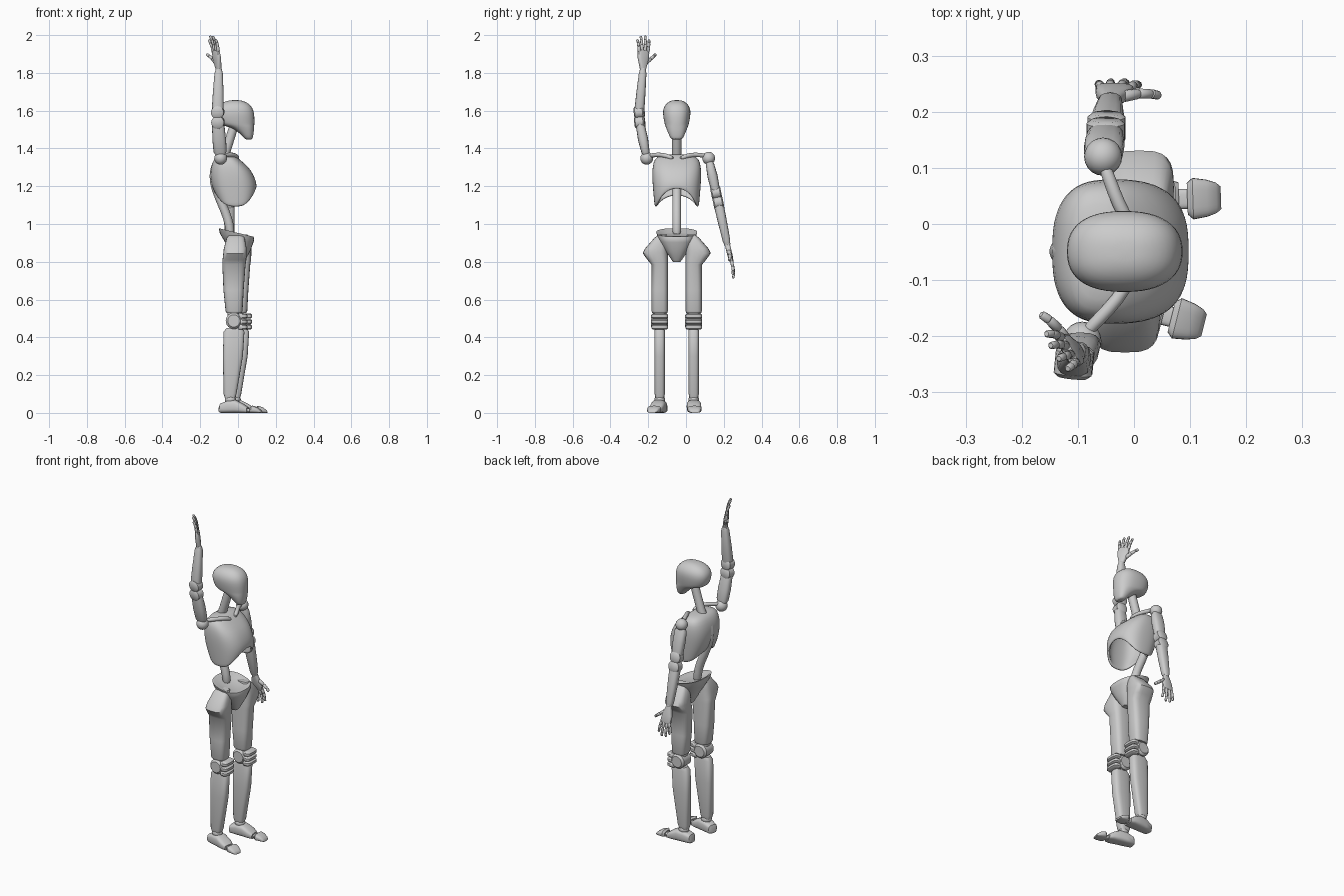
import bpy, bmesh, math
from mathutils import Vector as V, Matrix

if "Cube" in bpy.data.objects:
    bpy.data.objects.remove(bpy.data.objects["Cube"])

CY = -0.049  # body midline in y; the figure looks along +x


def finish(name, bm, angle=40, soft=0, shell=0):
    bmesh.ops.recalc_face_normals(bm, faces=bm.faces)
    me = bpy.data.meshes.new(name)
    bm.to_mesh(me)
    bm.free()
    me.polygons.foreach_set("use_smooth", [True] * len(me.polygons))
    me.set_sharp_from_angle(angle=math.radians(angle))
    ob = bpy.data.objects.new(name, me)
    bpy.context.collection.objects.link(ob)
    if shell:
        m = ob.modifiers.new("shell", 'SOLIDIFY')
        m.thickness, m.offset = shell, -1
    if soft:
        m = ob.modifiers.new("soft", 'SUBSURF')
        m.levels = m.render_levels = soft
    return ob


def loft(name, rings, cap0=True, cap1=True, **kw):
    bm = bmesh.new()
    rows = [[bm.verts.new(p) for p in r] for r in rings]
    n = len(rows[0])
    for a, b in zip(rows, rows[1:]):
        for i in range(n):
            j = (i + 1) % n
            bm.faces.new((a[i], a[j], b[j], b[i]))
    if cap0:
        bm.faces.new(rows[0])
    if cap1:
        bm.faces.new(rows[-1])
    return finish(name, bm, **kw)


def oval(c, u, v, ru, rv, e=2.0, n=24):
    out = []
    for i in range(n):
        a = 2 * math.pi * i / n
        cs, sn = math.cos(a), math.sin(a)
        out.append(V(c) + u * math.copysign(abs(cs) ** (2 / e), cs) * ru
                   + v * math.copysign(abs(sn) ** (2 / e), sn) * rv)
    return out


X, Y, Z = V((1, 0, 0)), V((0, 1, 0)), V((0, 0, 1))


def level(z, x0, x1, y0, y1, e=2.0, n=24):
    return oval(((x0 + x1) / 2, (y0 + y1) / 2, z), X, Y, (x1 - x0) / 2, (y1 - y0) / 2, e, n)


def sweep(name, pts, radii, ref=X, e=2.0, n=16, **kw):
    pts = [V(p) for p in pts]
    rings = []
    for i, p in enumerate(pts):
        d = (pts[min(i + 1, len(pts) - 1)] - pts[max(i - 1, 0)]).normalized()
        u = (ref - d * ref.dot(d)).normalized()
        r = radii[i]
        ru, rv = r if isinstance(r, tuple) else (r, r)
        rings.append(oval(p, u, d.cross(u), ru, rv, e, n))
    return loft(name, rings, **kw)


def limb(name, a, b, prof, ref=X, e=2.6):
    a, b = V(a), V(b)
    return sweep(name, [a.lerp(b, t) for t, _, _ in prof], [(p, q) for _, p, q in prof], ref, e)


def ball(name, c, r):
    bm = bmesh.new()
    bmesh.ops.create_uvsphere(bm, u_segments=20, v_segments=12, radius=1)
    s = r if isinstance(r, tuple) else (r, r, r)
    bm.transform(Matrix.Translation(c) @ Matrix.Diagonal((*s, 1)))
    return finish(name, bm)


def disc(name, c, axis, r, half):
    c, d = V(c), V(axis).normalized()
    ts = [(-1, .75), (-.75, 1), (.75, 1), (1, .75)]
    return sweep(name, [c + d * half * t for t, _ in ts], [r * k for _, k in ts], ref=Z, n=24)


# head: domed skull running down to a narrow chin
head = [(1.447, .04, .074, .024), (1.455, .032, .078, .034), (1.485, .005, .084, .047),
        (1.515, -.045, .086, .059), (1.525, -.098, .087, .063), (1.545, -.112, .088, .068),
        (1.585, -.124, .087, .0745), (1.615, -.116, .078, .071), (1.638, -.095, .058, .056),
        (1.651, -.062, .03, .036), (1.656, -.035, .005, .015)]
loft("head", [level(z, a, b, CY - h, CY + h, 2.4) for z, a, b, h in head], soft=1, angle=60)
sweep("neck", [(-.1, CY, 1.30), (-.065, CY, 1.38), (-.015, CY, 1.54)], [.024] * 3)

# ribcage: shell open below, arched at front and back
ribs = [(1.368, -.075, -.035, .03), (1.364, -.105, -.02, .09), (1.345, -.128, .005, .119),
        (1.30, -.145, .058, .129), (1.25, -.148, .084, .13), (1.20, -.142, .097, .127),
        (1.15, -.13, .099, .123), (1.11, -.117, .095, .119), (1.09, -.11, .09, .117)]
rings = []
for z, a, b, h in ribs:
    r = level(z, a, b, CY - h, CY + h, 2.7, 32)
    t = (1.368 - z) / .278
    for p in r:
        s = (p.y - CY) / h
        lift = .10 if p.x > (a + b) / 2 else .06
        p.z += lift * (1 - s * s) * t ** 3
    rings.append(r)
loft("ribcage", rings, cap1=False, soft=1, shell=.014, angle=60)

# spine
sweep("spine", [(-.1, CY, 1.34), (-.128, CY, 1.29), (-.13, CY, 1.22), (-.1, CY, 1.14),
                (-.065, CY, 1.06), (-.045, CY, 1.0), (-.04, CY, .93)], [.024] * 7, soft=1)

# pelvis: bowl with sloping rim and dished top
pel = [(.80, -.01, .032, .02), (.81, -.018, .04, .027), (.865, -.045, .066, .062),
       (.925, -.08, .082, .092), (.95, -.096, .086, .101), (.977, -.102, .082, .109),
       (.977, -.092, .072, .1), (.962, -.07, .05, .075)]
rings = []
for z, a, b, h in pel:
    r = level(z, a, b, CY - h, CY + h, 2.5)
    for p in r:
        p.z -= .045 * max(0, (z - .80) / .177) ** 2 * (p.x + .1) / .185
    rings.append(r)
loft("pelvis", rings)


# legs: side -1 is the figure's right, +1 its left and slightly forward
def leg(side, tag, dx, yaw):
    def lv(z, a, b, o0, o1, e=3.2):
        return level(z, a + dx, b + dx, CY + side * o0, CY + side * o1, e)
    thigh = [(.945, -.045, .025, .055, .095), (.925, -.06, .035, .05, .12),
             (.87, -.075, .046, .048, .168), (.845, -.078, .046, .047, .18),
             (.81, -.082, .044, .046, .155), (.785, -.083, .04, .046, .134),
             (.65, -.077, .03, .046, .134), (.54, -.066, .024, .046, .134),
             (.53, -.062, .02, .05, .13)]
    loft(tag + "_thigh", [lv(*r) for r in thigh])
    loft(tag + "_knee_link", [lv(z, -.055, .005, .06, .12) for z in (.54, .46)])
    y = CY + side * .09
    disc(tag + "_knee_joint", (-.022 + dx, y, .487), Y, .043, .045)
    for i, z in enumerate((.455, .483, .513)):
        loft(f"{tag}_kneecap_{i + 1}", [lv(z + k, .0, b, .09 - w, .09 + w, 3.5) for k, b, w in
             ((-.014, .04, .036), (-.007, .05, .043), (.007, .05, .043), (.014, .04, .036))])
    shin = [(.45, -.06, .02, .066, .114), (.43, -.076, .034, .061, .119),
            (.3, -.08, .026, .061, .119), (.1, -.076, -.008, .063, .117), (.075, -.068, -.016, .068, .112)]
    loft(tag + "_shin", [lv(*r) for r in shin])
    # foot and toe cap, turned about the ankle
    rot = Matrix.Translation((dx - .04, y, 0)) @ Matrix.Rotation(yaw, 4, 'Z')

    def sole(name, prof):
        loft(name, [[rot @ p for p in oval((x + .04, 0, (z0 + z1) / 2), Y, Z, w, (z1 - z0) / 2, 3.2)]
                    for x, w, z0, z1 in prof])
    sole(tag + "_foot", [(-.1, .02, .004, .03), (-.092, .03, 0, .05), (-.05, .037, 0, .066),
                         (-.01, .038, 0, .068), (.03, .038, 0, .048), (.055, .03, 0, .03)])
    sole(tag + "_toe_link", [(.04, .018, .004, .024), (.09, .018, .004, .024)])
    sole(tag + "_toe_cap", [(.07, .028, 0, .03), (.08, .037, 0, .038), (.105, .033, 0, .03),
                            (.122, .027, 0, .018), (.13, .02, 0, .008)])
    ball(tag + "_ankle", (dx - .04, y, .07), (.03, .028, .025))


leg(-1, "right", 0, math.radians(-14))
leg(1, "left", .025, math.radians(2))


# hand: palm, four fanned jointed fingers and a thumb
def hand(tag, w, d, s, curl):
    w, d = V(w), V(d).normalized()
    s = V(s)
    s = (s - d * s.dot(d)).normalized()
    n = d.cross(s) * curl
    limb(tag + "_palm", w, w + d * .105, [(0, .014, .013), (.2, .02, .014), (.55, .031, .014),
         (.9, .034, .011), (1, .03, .008)], s, 3)

    def digit(name, p, dr, lens, r):
        for i, l in enumerate(lens):
            q = p + dr * l
            sweep(f"{name}_{i + 1}", [p, p.lerp(q, .12), p.lerp(q, .85), q],
                  [r * .7, r, r * .9, r * .6], s, n=10)
            p, dr, r = q - dr * .002, (dr + n * .16).normalized(), r * .9
    for i, (o, l) in enumerate(((.026, .9), (.009, 1.05), (-.009, 1.0), (-.025, .82))):
        digit(f"{tag}_finger_{i + 1}", w + d * (.102 - abs(o) * .25) + s * o,
              (d + s * o * 6).normalized(), [.036 * l, .028 * l, .024 * l], .009)
    digit(tag + "_thumb", w + d * .04 + s * .018, (d * .65 + s * .75).normalized(), [.038, .03, .02], .0105)


# arm: shoulder ball, upper arm, double elbow, forearm, wrist
def arm(tag, sh, el, wr, tip, thumb, hinge, curl):
    sh, el, wr = V(sh), V(el), V(wr)
    ball(tag + "_shoulder", sh, .034)
    du, df = (el - sh).normalized(), (wr - el).normalized()
    limb(tag + "_upper_arm", sh, el - du * .02, [(.05, .02, .016), (.18, .035, .022), (.5, .036, .027),
         (.85, .033, .024), (1, .026, .02)])
    disc(tag + "_elbow_upper", el - du * .027, hinge, .034, .027)
    disc(tag + "_elbow_lower", el + df * .027, hinge, .034, .027)
    limb(tag + "_forearm", el + df * .02, wr, [(0, .026, .022), (.15, .031, .026), (.5, .028, .024),
         (.93, .022, .02), (1, .017, .016)])
    ball(tag + "_wrist", wr, .017)
    hand(tag, wr, tip, thumb, curl)


arm("right", (-.092, -.208, 1.348), (-.108, -.25, 1.565), (-.102, -.228, 1.815),
    (-.16, .03, 1), (-.5, .85, 0), (.1, 1, .1), 1)
arm("left", (-.055, .12, 1.348), (-.05, .165, 1.14), (-.042, .218, .895),
    (.08, .24, -.97), (1, 0, 0), (0, 1, .2), 1)

# collarbones: curved bars from the breastbone to the shoulders
for tag, s, end in (("right", -1, (-.092, -.2, 1.36)), ("left", 1, (-.055, .11, 1.36))):
    e = V(end)
    sweep(tag + "_collarbone", [(.0, CY + s * .015, 1.345), (-.008, CY + s * .05, 1.36),
          (-.028, CY + s * .085, 1.367), e.lerp(V((-.028, CY + s * .085, 1.372)), .45), e],
          [.011, .012, .012, .012, .011], Z, soft=1)
